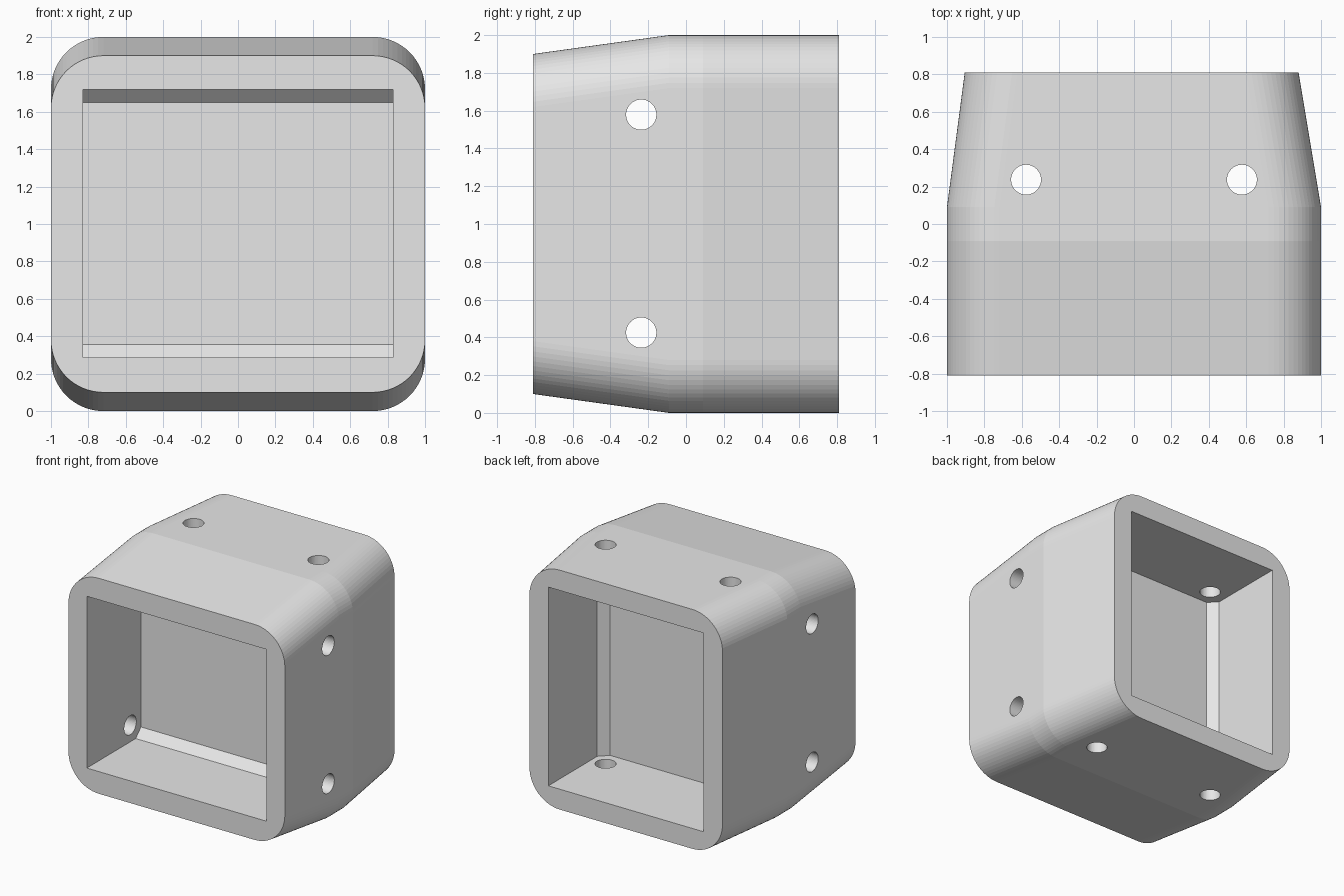
import bpy
import bmesh
import math

cube = bpy.data.objects.get("Cube")
if cube:
    bpy.data.objects.remove(cube, do_unlink=True)

grey = bpy.data.materials.new("light_grey")
grey.use_nodes = True
COLOUR = (0.8, 0.8, 0.8, 1.0)
grey.diffuse_color = COLOUR
grey.node_tree.nodes["Principled BSDF"].inputs["Base Color"].default_value = COLOUR


def loft(name, rings):
    """Skin a list of equal-length point rings and cap both ends."""
    bm = bmesh.new()
    loops = [[bm.verts.new(p) for p in ring] for ring in rings]
    n = len(loops[0])
    for a, b in zip(loops, loops[1:]):
        for i in range(n):
            j = (i + 1) % n
            bm.faces.new((a[i], a[j], b[j], b[i]))
    bm.faces.new(loops[0])
    bm.faces.new(loops[-1])
    bmesh.ops.recalc_face_normals(bm, faces=bm.faces)
    mesh = bpy.data.meshes.new(name)
    bm.to_mesh(mesh)
    bm.free()
    mesh.materials.append(grey)
    obj = bpy.data.objects.new(name, mesh)
    bpy.context.collection.objects.link(obj)
    return obj


def rounded_section(y, x0, x1, z0, z1, radius=0.28, steps=16):
    """Rounded rectangle in the XZ plane."""
    corners = [(x1 - radius, z1 - radius), (x0 + radius, z1 - radius),
               (x0 + radius, z0 + radius), (x1 - radius, z0 + radius)]
    ring = []
    for k, (cx, cz) in enumerate(corners):
        for s in range(steps + 1):
            a = (k + s / steps) * math.pi / 2
            ring.append((cx + radius * math.cos(a), y, cz + radius * math.sin(a)))
    return ring


def pocket_profile(mouth, floor, lo, hi, chamfer=0.07):
    """Depth/width outline of a pocket with chamfered floor edges."""
    shoulder = floor + math.copysign(chamfer, mouth)
    return [(mouth, lo), (mouth, hi), (shoulder, hi), (floor, hi - chamfer),
            (floor, lo + chamfer), (shoulder, lo)]


def circle(cu, cv, radius=0.08, steps=48):
    angles = [2 * math.pi * i / steps for i in range(steps)]
    return [(cu + radius * math.cos(a), cv + radius * math.sin(a)) for a in angles]


def prism_x(name, outline, lo, hi):
    return loft(name, [[(x, y, z) for y, z in outline] for x in (lo, hi)])


def prism_z(name, outline, lo, hi):
    return loft(name, [[(x, y, z) for y, x in outline] for z in (lo, hi)])


# Outer sleeve: front tapers in height, back tapers in width
body = loft("connector_body", [
    rounded_section(-0.81, -1, 1, 0.1, 1.9),
    rounded_section(-0.09, -1, 1, 0, 2),
    rounded_section(0.09, -1, 1, 0, 2),
    rounded_section(0.81, -0.905, 0.88, 0, 2),
])

# Two pockets separated by a dividing wall
cutters = [
    prism_x("front_pocket", pocket_profile(-1, -0.095, 0.285, 1.72), -0.83, 0.83),
    prism_z("back_pocket", pocket_profile(1, 0.095, -0.73, 0.705), 0.17, 1.83),
]

# Screw holes through the side walls and through top and bottom
for side in (-1, 1):
    offset = side * 0.577
    cutters.append(prism_x("side_hole", circle(-0.237, 1.002 + offset), -1.5, 1.5))
    cutters.append(prism_z("vertical_hole", circle(0.237, offset), -0.5, 2.5))

bpy.context.view_layer.objects.active = body
for cutter in cutters:
    cutter.hide_render = True
    mod = body.modifiers.new(cutter.name, "BOOLEAN")
    mod.operation = "DIFFERENCE"
    mod.solver = "EXACT"
    mod.object = cutter
    bpy.ops.object.modifier_apply(modifier=mod.name)
    bpy.data.objects.remove(cutter, do_unlink=True)
